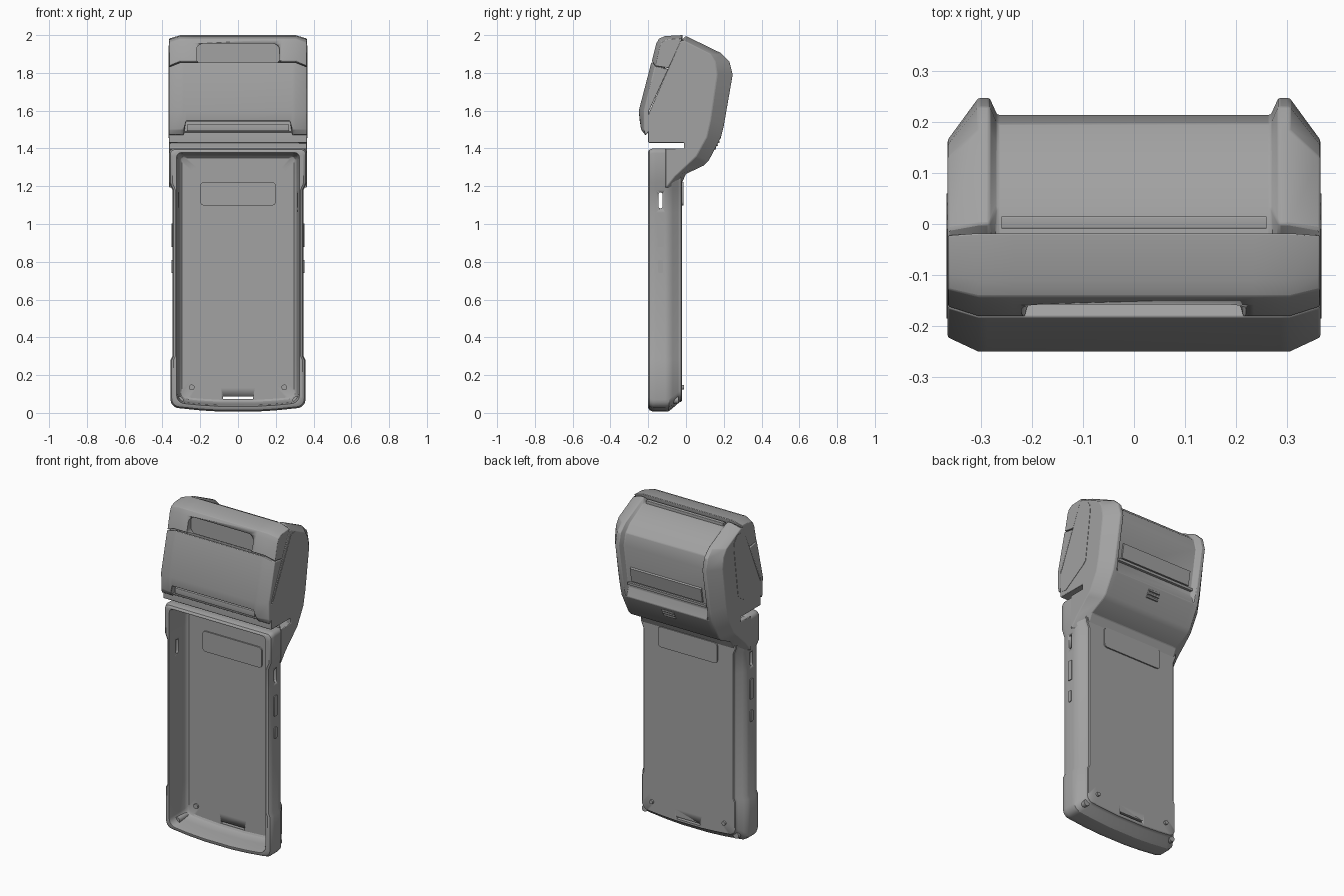
import bpy, bmesh, math

cube = bpy.data.objects.get("Cube")
if cube:
    bpy.data.objects.remove(cube)

grey = bpy.data.materials.new("neutral_grey")
grey.use_nodes = True
grey.diffuse_color = (0.36, 0.36, 0.36, 1)
grey.node_tree.nodes["Principled BSDF"].inputs["Base Color"].default_value = (0.36, 0.36, 0.36, 1)


def loft(name, rings, bevel=0.0, angle=30):
    """Skin equal-length closed rings and cap both ends."""
    bm = bmesh.new()
    vs = [[bm.verts.new(p) for p in r] for r in rings]
    n = len(vs[0])
    for a, b in zip(vs, vs[1:]):
        for i in range(n):
            j = (i + 1) % n
            bm.faces.new((a[i], a[j], b[j], b[i]))
    bm.faces.new(vs[0])
    bm.faces.new(vs[-1])
    bmesh.ops.recalc_face_normals(bm, faces=bm.faces)
    me = bpy.data.meshes.new(name)
    bm.to_mesh(me)
    bm.free()
    me.materials.append(grey)
    ob = bpy.data.objects.new(name, me)
    bpy.context.collection.objects.link(ob)
    bpy.ops.object.select_all(action='DESELECT')
    ob.select_set(True)
    bpy.context.view_layer.objects.active = ob
    bpy.ops.object.shade_smooth_by_angle(angle=math.radians(angle))
    if bevel:
        m = ob.modifiers.new("soft_edges", 'BEVEL')
        m.width, m.segments, m.limit_method = bevel, 2, 'ANGLE'
        m.angle_limit = math.radians(25)
    return ob


def slab(name, pts, axis, a, b):
    """Extrude a 2D outline along x or y."""
    put = {'x': lambda u, v, d: (d, u, v), 'y': lambda u, v, d: (u, d, v)}[axis]
    return loft(name, [[put(u, v, d) for u, v in pts] for d in (a, b)])


def rrect(cu, cv, hu, hv, r, n=4):
    pts = []
    for k, (su, sv) in enumerate(((1, 1), (-1, 1), (-1, -1), (1, -1))):
        for i in range(n + 1):
            t = math.pi / 2 * (k + i / n)
            pts.append((cu + su * (hu - r) + r * math.cos(t), cv + sv * (hv - r) + r * math.sin(t)))
    return pts


def cut(target, cutter):
    cutter.hide_render = True
    cutter.hide_viewport = True
    m = target.modifiers.new("cut", 'BOOLEAN')
    m.operation, m.solver, m.object = 'DIFFERENCE', 'EXACT', cutter


def mirrored(sections):
    """Sections listed from the outside in, repeated on the other side."""
    left = [[(-x, y, z) for y, z in p] for x, p in sections]
    right = [[(x, y, z) for y, z in p] for x, p in reversed(sections)]
    return left + right


# Tray: open-fronted shell, waisted outside, straight inside, with a bowed bottom
def tray_ring(y, d, waist):
    def bottom(x):
        return 0.005 + 0.025 * (x / 0.35) ** 2 + 1.25 * d
    w, r = 0.347 + waist - d, 0.045
    half = [(0.09, bottom(0.09)), (0.2, bottom(0.2))]
    cz = bottom(w - r) + r
    for i in range(6):
        t = math.pi / 2 * (i / 5 - 1)
        half.append((w - r + r * math.cos(t), cz + r * math.sin(t)))
    side = w - waist
    w += waist * 0.7
    half += [(side + waist, 0.28), (side, 0.3), (side, 1.06), (side, 1.18), (w, 1.22)]
    for i in range(5):
        t = math.pi / 2 * i / 4
        half.append((w - 0.025 + 0.025 * math.cos(t), 1.375 - d + 0.025 * math.sin(t)))
    return [(x, y, z) for x, z in half] + [(-x, y, z) for x, z in reversed(half)]


inside = ((-0.05, 0.1), (-0.05, 0.05), (-0.056, 0.042), (-0.07, 0.036), (-0.11, 0.032), (-0.16, 0.028), (-0.2, 0.022))
outside = ((-0.2, 0.016), (-0.193, 0.006), (-0.175, 0), (-0.16, 0), (-0.11, 0), (-0.09, 0.002), (-0.07, 0.015),
           (-0.042, 0.035), (-0.034, 0.04), (-0.026, 0.041), (-0.022, 0.046), (-0.022, 0.1))
tray = loft("tray_shell", [tray_ring(y, d, 0) for y, d in inside] + [tray_ring(y, d, 0.01) for y, d in outside])
cut(tray, slab("side_hole_cutter", rrect(-0.135, 1.125, 0.011, 0.042, 0.01), 'x', -0.5, 0.5))
cut(tray, slab("bottom_slot_cutter", rrect(0, 0.08, 0.08, 0.006, 0.003), 'y', -0.1, 0.1))

# Label plates on the floor and on the back
slab("front_label_plate", rrect(0, 1.16, 0.2, 0.062, 0.02), 'y', -0.058, -0.045)
slab("back_label_plate", rrect(0, 1.16, 0.2, 0.062, 0.02), 'y', -0.025, -0.014)

# Screw bosses, corner plugs and side buttons
for s, side in ((1, "left"), (-1, "right")):
    slab(side + "_front_boss", rrect(s * 0.245, 0.135, 0.015, 0.015, 0.0149), 'y', -0.06, -0.045)
    slab(side + "_back_pin", rrect(s * 0.245, 0.135, 0.012, 0.012, 0.0119), 'y', -0.03, -0.01)
    slab(side + "_corner_plug", rrect(s * 0.308, 0.068, 0.019, 0.019, 0.0189), 'y', -0.15, -0.04)
    for part, z, hu, hv in (("long", 0.94, 0.016, 0.062), ("short", 0.775, 0.012, 0.035)):
        slab(f"{side}_{part}_button", rrect(-0.135, z, hu, hv, 0.006), 'x', s * 0.335, s * 0.352)

# Printer head with neck, chamfered sides and a recessed centre back ending in a paper slot
front = [(-0.2, 1.43), (-0.2, 1.58), (-0.03, 1.97)]
full = front + [(0.0, 1.995), (0.185, 1.905), (0.23, 1.86), (0.247, 1.79), (0.2, 1.52), (0.185, 1.46),
                (0.12, 1.335), (0.095, 1.31), (0.0, 1.265), (-0.03, 1.2), (-0.045, 1.19),
                (-0.045, 1.4), (-0.01, 1.4), (-0.01, 1.43)]
outer = front + [(-0.01, 1.97), (0.13, 1.9), (0.155, 1.86), (0.165, 1.79), (0.13, 1.55), (0.11, 1.46),
                 (0.055, 1.36), (0.03, 1.335), (-0.06, 1.25), (-0.1, 1.2), (-0.11, 1.19),
                 (-0.11, 1.4), (-0.01, 1.4), (-0.01, 1.43)]
recess = [(y - 0.033, z - 0.005) if 4 <= i <= 7 else (y, z) for i, (y, z) in enumerate(full)]
recess[3] = (0.034, 1.965)
loft("printer_head", mirrored([(0.365, outer), (0.305, full), (0.283, full), (0.268, recess)]), 0.004)
slab("paper_exit_bar", rrect(0.003, 1.97, 0.012, 0.014, 0.003), 'x', -0.26, 0.26)

# Roll cover grip strip, seam and vent on the back
slab("grip_strip", [(0.175, 1.56), (0.184, 1.56), (0.2, 1.645), (0.19, 1.65)], 'x', -0.24, 0.24)
slab("grip_ledge", [(0.16, 1.535), (0.186, 1.535), (0.187, 1.55), (0.165, 1.55)], 'x', -0.265, 0.265)
for i in range(3):
    z = 1.4 + i * 0.017
    y = 0.12 + (z - 1.335) * 0.52
    slab(f"vent_bar_{i + 1}", rrect(y, z, 0.006, 0.005, 0.002), 'x', -0.04, 0.04)

# Side cover plates
plate = [(-0.185, 1.6), (-0.01, 1.945), (0.03, 1.945), (0.055, 1.91), (0.06, 1.87),
         (0.02, 1.57), (0.0, 1.55), (-0.15, 1.455), (-0.185, 1.46)]
for s, side in ((1, "left"), (-1, "right")):
    slab(side + "_side_plate", plate, 'x', s * 0.36, s * 0.367)

# Lower front cover: two side legs around a raised centre edge
edge = [(-0.25, 1.6), (-0.183, 1.857), (-0.094, 1.82), (-0.195, 1.6)]
leg = [(-0.195, 1.49), (-0.215, 1.47), (-0.238, 1.5)] + edge
middle = [(-0.195, 1.56), (-0.22, 1.543), (-0.245, 1.545)] + edge
leg_side = [(max(y, -0.222) if z < 1.7 else max(y, -0.165), z - (0.025 if z > 1.85 else 0)) for y, z in leg]
loft("front_cover", mirrored([(0.365, leg_side), (0.305, leg), (0.288, leg), (0.275, middle)]), 0.004)
slab("tear_bar", rrect(-0.208, 1.51, 0.016, 0.018, 0.004), 'x', -0.27, 0.27)
slab("tear_bar_lip", rrect(-0.21, 1.485, 0.012, 0.004, 0.002), 'x', -0.285, 0.285)

# Upper lid with finger pocket
lid = [(-0.181, 1.862), (-0.158, 1.955), (-0.142, 1.982), (-0.11, 1.995), (-0.018, 2.0), (-0.02, 1.97), (-0.092, 1.828)]
lid_side = [(-0.162, 1.836), (-0.14, 1.935), (-0.128, 1.962), (-0.1, 1.977), (-0.022, 1.982), (-0.025, 1.965), (-0.092, 1.825)]
cap = loft("upper_lid", mirrored([(0.364, lid_side), (0.305, lid), (0.235, lid)]), 0.003)
cut(cap, slab("finger_pocket_cutter", rrect(0, 1.9, 0.22, 0.055, 0.035), 'y', -0.3, -0.14))
